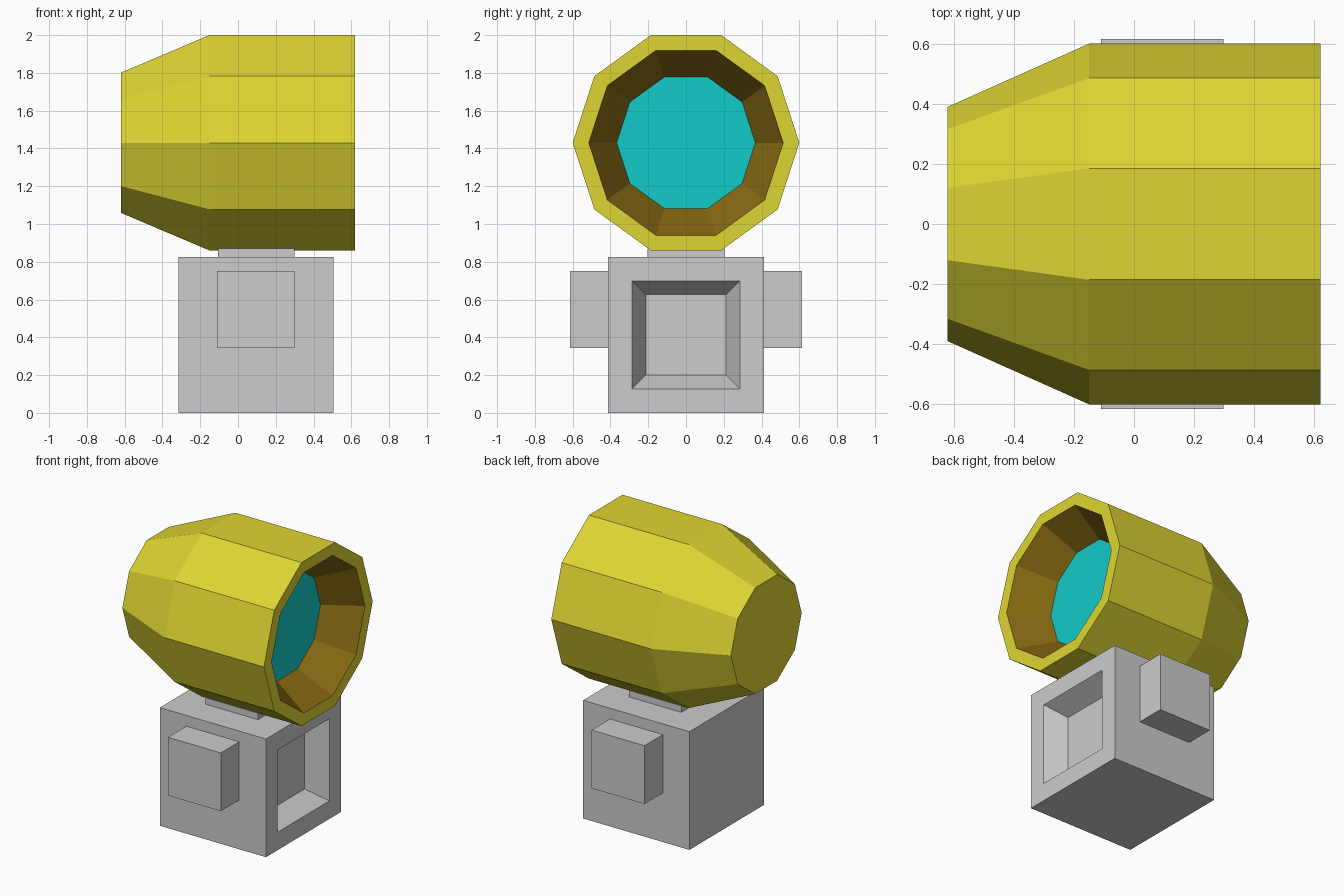
import bpy
import bmesh
from math import cos, sin, pi, sqrt

default = bpy.data.objects.get("Cube")
if default:
    bpy.data.objects.remove(default, do_unlink=True)


def material(name, rgb):
    mat = bpy.data.materials.new(name)
    mat.use_nodes = True
    mat.diffuse_color = (*rgb, 1)
    mat.node_tree.nodes["Principled BSDF"].inputs["Base Color"].default_value = (*rgb, 1)
    return mat


yellow = material("yellow shell", (0.73, 0.665, 0.032))
brown = material("brown recess", (0.243, 0.144, 0.006))
teal = material("teal lens", (0.006, 0.597, 0.578))
grey = material("grey body", (0.604, 0.604, 0.604))


def finish(name, bm, mats):
    bmesh.ops.recalc_face_normals(bm, faces=bm.faces)
    mesh = bpy.data.meshes.new(name)
    bm.to_mesh(mesh)
    bm.free()
    for mat in mats:
        mesh.materials.append(mat)
    obj = bpy.data.objects.new(name, mesh)
    bpy.context.collection.objects.link(obj)
    return obj


def loft(name, sides, turn, z, rings, mats, band_mats):
    """Skin polygon rings (x, radius) along x; band_mats: back cap, bands, end cap."""
    bm = bmesh.new()
    loops = []
    for x, r in rings:
        angles = [turn + 2 * pi * i / sides for i in range(sides)]
        loops.append([bm.verts.new((x, r * cos(a), z + r * sin(a))) for a in angles])
    bm.faces.new(loops[0][::-1]).material_index = band_mats[0]
    for a, b, m in zip(loops, loops[1:], band_mats[1:]):
        for i in range(sides):
            j = (i + 1) % sides
            bm.faces.new((a[i], a[j], b[j], b[i])).material_index = m
    bm.faces.new(loops[-1]).material_index = band_mats[-1]
    return finish(name, bm, mats)


def box(name, low, high, mat):
    bm = bmesh.new()
    bmesh.ops.create_cube(bm, size=1)
    for v in bm.verts:
        v.co = [l if c < 0 else h for c, l, h in zip(v.co, low, high)]
    return finish(name, bm, [mat])


# Ten-sided lamp head: tapered back, flat rim, sunken bowl and lens
loft("lamp_head", 10, 0, 1.43,
     [(-0.62, 0.39), (-0.15, 0.60), (0.62, 0.60), (0.62, 0.515), (0.38, 0.367)],
     [yellow, brown, teal], [0, 0, 0, 0, 1, 2])

# Square body with a sunken panel
d = sqrt(2)
loft("body", 4, pi / 4, 0.4125,
     [(-0.315, 0.4125 * d), (0.505, 0.4125 * d), (0.505, 0.287 * d), (0.365, 0.213 * d)],
     [grey], [0] * 5)

# Neck and the two side blocks
box("neck", (-0.107, -0.205, 0.82), (0.298, 0.205, 0.87), grey)
box("left_side_block", (-0.11, 0.41, 0.343), (0.298, 0.615, 0.75), grey)
box("right_side_block", (-0.11, -0.615, 0.343), (0.298, -0.41, 0.75), grey)
